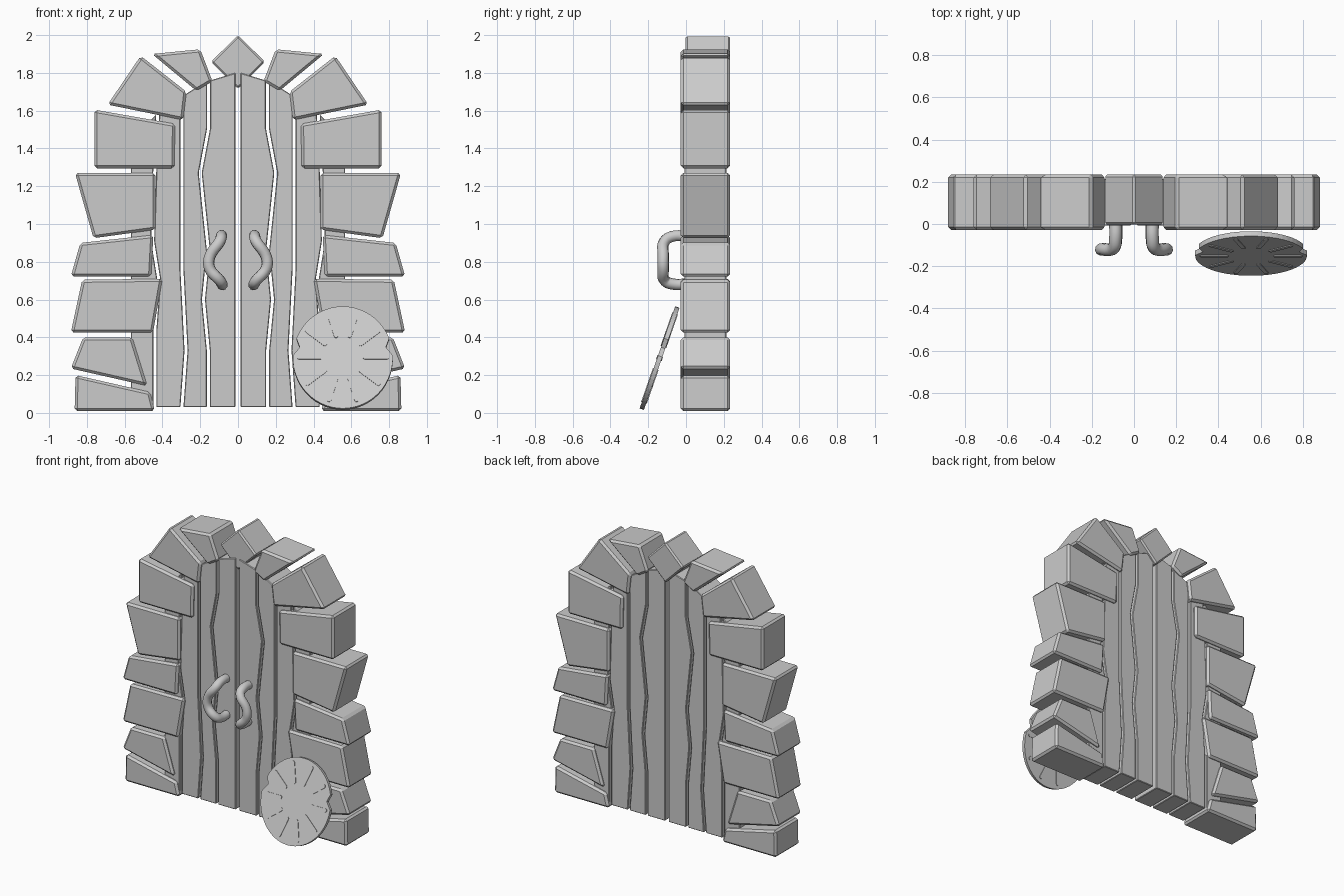
import bpy, bmesh, math
from mathutils import Matrix, Vector

if "Cube" in bpy.data.objects:
    bpy.data.objects.remove(bpy.data.objects["Cube"])

mat = bpy.data.materials.new("plain grey")
mat.diffuse_color = (0.6, 0.6, 0.6, 1)
mat.use_nodes = True
mat.node_tree.nodes["Principled BSDF"].inputs["Base Color"].default_value = mat.diffuse_color


def link(name, bm):
    bmesh.ops.recalc_face_normals(bm, faces=bm.faces)
    me = bpy.data.meshes.new(name)
    bm.to_mesh(me)
    bm.free()
    me.materials.append(mat)
    ob = bpy.data.objects.new(name, me)
    bpy.context.collection.objects.link(ob)
    return ob


def slab(name, pts, y0, y1, bevel):
    """Extrude an (x, z) outline from y0 to y1 with chamfered edges."""
    bm = bmesh.new()
    f = bm.faces.new([bm.verts.new((x, y0, z)) for x, z in pts])
    ext = bmesh.ops.extrude_face_region(bm, geom=[f])["geom"]
    verts = [v for v in ext if isinstance(v, bmesh.types.BMVert)]
    bmesh.ops.translate(bm, verts=verts, vec=(0, y1 - y0, 0))
    bmesh.ops.recalc_face_normals(bm, faces=bm.faces)
    if bevel:
        bmesh.ops.bevel(bm, geom=bm.edges[:], offset=bevel, segments=1, affect='EDGES')
    return link(name, bm)


# Arch stones: left outlines, mirrored to the right
stones = [
    [(-.865, .01), (-.44, .01), (-.465, .11), (-.86, .2)],
    [(-.885, .235), (-.48, .143), (-.56, .4), (-.82, .4)],
    [(-.885, .425), (-.45, .425), (-.4, .71), (-.825, .705)],
    [(-.885, .722), (-.46, .722), (-.448, .942), (-.835, .9)],
    [(-.765, .925), (-.437, .97), (-.437, 1.27), (-.863, 1.27)],
    [(-.76, 1.295), (-.337, 1.295), (-.333, 1.53), (-.76, 1.605)],
    [(-.69, 1.632), (-.29, 1.55), (-.273, 1.7), (-.515, 1.89)],
    [(-.455, 1.9), (-.2, 1.925), (-.135, 1.755), (-.22, 1.705)],
]
for side, s in (("left", 1), ("right", -1)):
    for i, pts in enumerate(stones):
        slab(f"arch_stone_{side}_{i + 1}", [(s * x, z) for x, z in pts], -.028, .234, .014)
slab("keystone", [(0, 1.715), (.143, 1.858), (0, 2.0), (-.143, 1.858)], -.002, .234, .01)

# Door planks: wavy seams from the outer edge to the middle
seams = [
    [(-.575, .03), (-.575, 1.45)],
    [(-.44, .03), (-.44, .44), (-.42, .71), (-.452, .91), (-.44, 1.3), (-.425, 1.58)],
    [(-.297, .03), (-.275, .33), (-.297, .76), (-.297, 1.68)],
    [(-.157, .03), (-.157, .33), (-.183, .6), (-.157, .86), (-.2, 1.27), (-.155, 1.51), (-.155, 1.76)],
    [(-.006, .03), (-.006, 1.8)],
]
for side, s in (("left", 1), ("right", -1)):
    for i in range(4):
        a = [(s * (x + .008), z) for x, z in seams[i]]
        b = [(s * (x - .008), z) for x, z in seams[i + 1]]
        slab(f"door_plank_{side}_{i + 1}", a + b[::-1], -.008, .214, .004)

# Curved door handles
path = [(.088, .01, .935), (.088, -.07, .935), (.095, -.112, .91), (.15, -.12, .825),
        (.15, -.12, .765), (.095, -.112, .7), (.085, -.07, .682), (.085, .01, .682)]
for side, s in (("left", -1), ("right", 1)):
    cu = bpy.data.curves.new(f"door_handle_{side}", 'CURVE')
    cu.dimensions = '3D'
    cu.bevel_depth, cu.bevel_resolution, cu.use_fill_caps = .03, 3, True
    sp = cu.splines.new('BEZIER')
    sp.resolution_u = 5
    sp.bezier_points.add(len(path) - 1)
    for p, (x, y, z) in zip(sp.bezier_points, path):
        p.co = (s * x, y, z)
        p.handle_left_type = p.handle_right_type = 'AUTO'
    cu.materials.append(mat)
    ob = bpy.data.objects.new(cu.name, cu)
    bpy.context.collection.objects.link(ob)
    bpy.ops.object.select_all(action='DESELECT')
    ob.select_set(True)
    bpy.context.view_layer.objects.active = ob
    bpy.ops.object.convert(target='MESH')
    bpy.ops.object.shade_smooth_by_angle(angle=math.radians(45))

# Leaning disc: oval with a notch on each side
tilt = (Matrix.Translation((.555, -.14, .29))
        @ Matrix.Rotation(math.radians(-19.2), 4, 'X') @ Matrix.Diagonal((.265, 1, .286, 1)))
half = [(math.cos(a), math.sin(a)) for a in
        [math.radians(22 + 136 * k / 20) for k in range(21)]]
low = [(math.cos(a), math.sin(a)) for a in
       [math.radians(178 + 184 * k / 28) for k in range(29)]]
disc = slab("leaning_disc", half + [(-.86, .2)] + low + [(.86, .2)], -.012, .012, 0)
disc.matrix_world = tilt

# Ten rounded spokes on the face and back of the disc
for k in range(10):
    a = math.radians(36 * k)
    u, v = Vector((math.cos(a), math.sin(a))), Vector((-math.sin(a), math.cos(a)))
    pts = []
    for centre, start in ((.88, -90), (.44, 90)):
        for j in range(5):
            t = math.radians(start + 45 * j)
            pts.append(u * (centre + .04 * math.cos(t)) + v * (.04 * math.sin(t)))
    bar = slab(f"disc_spoke_{k + 1}", [tuple(p) for p in pts], -.016, .016, 0)
    bar.matrix_world = tilt
